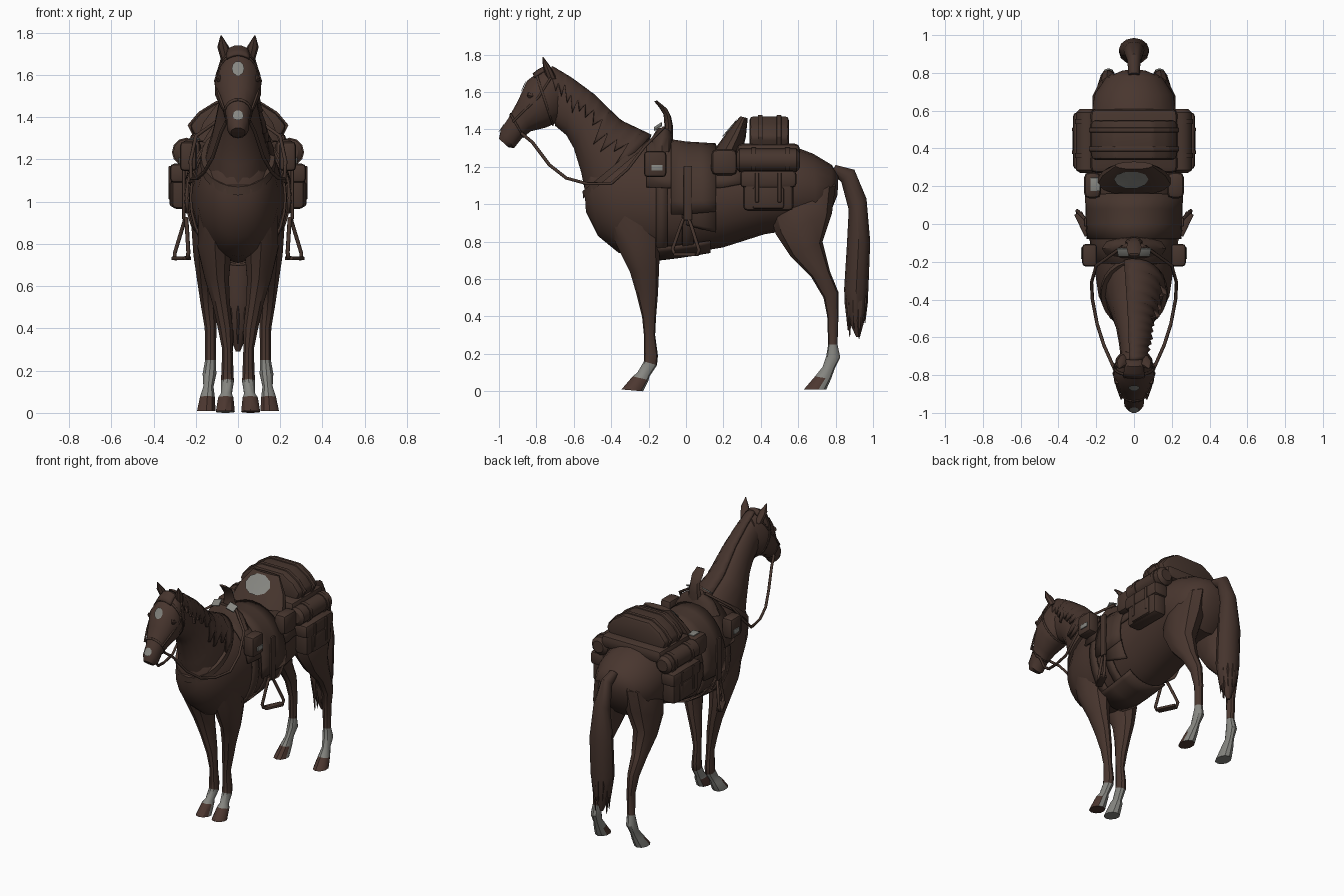
import bpy, bmesh, math, random
from mathutils import Vector

if "Cube" in bpy.data.objects:
    bpy.data.objects.remove(bpy.data.objects["Cube"])

random.seed(4)

def material(name, rgb):
    m = bpy.data.materials.new(name)
    m.diffuse_color = (*rgb, 1)
    m.use_nodes = True
    m.node_tree.nodes["Principled BSDF"].inputs["Base Color"].default_value = m.diffuse_color
    return m

COAT = material("brown_coat", (0.066, 0.037, 0.028))
HAIR = material("dark_hair", (0.060, 0.034, 0.026))
LEATHER = material("brown_leather", (0.062, 0.036, 0.027))
HOOF = material("hoof_brown", (0.074, 0.039, 0.030))
GREY = material("pale_grey", (0.24, 0.24, 0.22))

def finish(name, bm, mats, angle=35, rule=None):
    bmesh.ops.recalc_face_normals(bm, faces=bm.faces)
    me = bpy.data.meshes.new(name)
    bm.to_mesh(me)
    bm.free()
    for m in mats:
        me.materials.append(m)
    for p in me.polygons:
        p.use_smooth = True
        if rule:
            p.material_index = rule(p.center, p.normal)
    me.set_sharp_from_angle(angle=math.radians(angle))
    ob = bpy.data.objects.new(name, me)
    bpy.context.collection.objects.link(ob)
    return ob

# A station is (y1, z1, y2, z2, half_width[, x]): an ellipse across the side plane
def point(st, a, scale=1.0):
    y1, z1, y2, z2, w = st[:5]
    x = st[5] if len(st) > 5 else 0
    c, s = math.cos(a) * scale, math.sin(a) * scale
    return Vector((x + w * s, (y1 + y2) / 2 + (y1 - y2) / 2 * c, (z1 + z2) / 2 + (z1 - z2) / 2 * c))

def loft(name, stations, mats, n=14, rule=None, side=1):
    bm = bmesh.new()
    rings = []
    for st in stations:
        pts = [point(st, 2 * math.pi * i / n) for i in range(n)]
        rings.append([bm.verts.new((p.x * side, p.y, p.z)) for p in pts])
    for r, q in zip(rings, rings[1:]):
        for i in range(n):
            bm.faces.new((r[i], r[(i + 1) % n], q[(i + 1) % n], q[i]))
    bm.faces.new(rings[0])
    bm.faces.new(rings[-1])
    return finish(name, bm, mats, rule=rule)

def blend(stations, t):
    i = min(int(t), len(stations) - 2)
    f = t - i
    return [a + (b - a) * f for a, b in zip(stations[i], stations[i + 1])]

# A covering that hugs a lofted body between two angles
def shell(name, stations, ts, a0, a1, scale, mat, thick=0.012, n=16):
    bm = bmesh.new()
    rows = []
    for k, t in enumerate(ts):
        end = a1(k) if callable(a1) else a1
        rows.append([bm.verts.new(point(blend(stations, t), a0 + (end - a0) * i / n, scale)) for i in range(n + 1)])
    for r, q in zip(rows, rows[1:]):
        for i in range(n):
            bm.faces.new((r[i], r[i + 1], q[i + 1], q[i]))
    ob = finish(name, bm, [mat])
    mod = ob.modifiers.new("thickness", "SOLIDIFY")
    mod.thickness = thick
    mod.offset = 0
    return ob

def box(name, centre, size, mat, bevel=0.02, rot=(0, 0, 0)):
    bm = bmesh.new()
    bmesh.ops.create_cube(bm, size=1)
    bmesh.ops.scale(bm, vec=size, verts=bm.verts)
    bmesh.ops.bevel(bm, geom=bm.edges[:], offset=bevel, segments=2, affect='EDGES', profile=0.5)
    ob = finish(name, bm, [mat])
    ob.location = centre
    ob.rotation_euler = rot
    return ob

def tube(name, pts, r, mat, cyclic=False):
    cu = bpy.data.curves.new(name, 'CURVE')
    cu.dimensions = '3D'
    cu.bevel_depth = r
    cu.bevel_resolution = 1
    sp = cu.splines.new('POLY')
    sp.points.add(len(pts) - 1)
    for p, co in zip(sp.points, pts):
        p.co = (*co, 1)
    sp.use_cyclic_u = cyclic
    cu.materials.append(mat)
    bpy.context.collection.objects.link(bpy.data.objects.new(name, cu))

def patch(name, centre, normal, w, h, drop=0.0, n=10):
    nv = Vector(normal).normalized()
    up = Vector((1, 0, 0)).cross(nv)
    c = Vector(centre)
    bm = bmesh.new()
    mid = bm.verts.new(c)
    rim = []
    for i in range(n):
        a = 2 * math.pi * i / n
        rim.append(bm.verts.new(c + Vector((w * math.cos(a), 0, 0)) + up * h * math.sin(a) - nv * drop * math.cos(a) ** 2))
    for i in range(n):
        bm.faces.new((mid, rim[i], rim[(i + 1) % n]))
    return finish(name, bm, [GREY])

# Body, neck and head
torso = [(-.545, 1.12, -.535, .96, .06), (-.52, 1.22, -.47, .83, .13), (-.40, 1.30, -.36, .74, .19),
         (-.22, 1.33, -.22, .71, .215), (0, 1.30, 0, .735, .225), (.2, 1.29, .2, .77, .23),
         (.4, 1.31, .42, .84, .23), (.55, 1.32, .55, .86, .235), (.68, 1.27, .70, .87, .21),
         (.78, 1.21, .77, .95, .15), (.815, 1.15, .81, 1.05, .06)]
neck = [(-.72, 1.72, -.70, 1.42, .07), (-.62, 1.66, -.64, 1.37, .08), (-.50, 1.57, -.60, 1.30, .095),
        (-.36, 1.43, -.56, 1.17, .125), (-.20, 1.35, -.53, 1.02, .16), (-.08, 1.30, -.46, .85, .17)]
head = [(-.68, 1.71, -.66, 1.50, .06), (-.76, 1.73, -.68, 1.44, .098), (-.85, 1.66, -.75, 1.41, .112),
        (-.90, 1.55, -.83, 1.39, .085), (-.95, 1.46, -.88, 1.35, .056), (-.99, 1.40, -.92, 1.30, .052),
        (-1.0, 1.35, -.95, 1.305, .035)]
loft("body", torso, [COAT], 18)
loft("neck", neck, [COAT], 16)
loft("head", head, [COAT], 14)
patch("forehead_star", (0, -.870, 1.632), (0, -.91, .41), .030, .038, .005)
patch("nose_snip", (0, -.987, 1.410), (0, -.83, .55), .027, .028, .005)

# Legs with pale socks, brown hooves and pale heels
front_leg = [(-.44, .98, -.14, .98, .09, .10), (-.38, .80, -.14, .76, .085, .11), (-.30, .64, -.145, .63, .06, .10),
             (-.265, .52, -.15, .52, .044, .08), (-.235, .40, -.16, .40, .037, .06), (-.225, .30, -.165, .30, .026, .05),
             (-.225, .20, -.15, .19, .030, .05), (-.225, .16, -.155, .14, .032, .05), (-.26, .10, -.195, .08, .027, .055),
             (-.285, .08, -.20, .06, .038, .058), (-.345, .01, -.23, 0, .047, .06)]
hind_leg = [(.46, 1.04, .77, 1.15, .05, .10), (.44, .98, .80, 1.10, .09, .11), (.48, .84, .78, .95, .10, .125),
            (.56, .72, .73, .80, .075, .14), (.67, .61, .77, .64, .05, .145), (.735, .50, .815, .53, .038, .14),
            (.755, .40, .815, .40, .029, .13), (.76, .25, .81, .25, .027, .13), (.75, .19, .825, .18, .034, .135),
            (.73, .13, .795, .12, .025, .14), (.69, .08, .775, .065, .037, .145), (.63, .01, .75, .01, .046, .15)]

def leg_rule(sock, brown_limit):
    def rule(c, n):
        if c.z < .06:
            return 2 if n.y < brown_limit else 1
        return 1 if c.z < sock else 0
    return rule

for s, tag in ((1, "right"), (-1, "left")):
    for nm, st, sock, lim in (("front_leg", front_leg, .155, .6 if s > 0 else -.1),
                              ("hind_leg", hind_leg, .24, .1 if s > 0 else -.1)):
        loft(f"{tag}_{nm}", st, [COAT, GREY, HOOF], 10, leg_rule(sock, lim), s)
    loft(f"{tag}_ear", [(-.745, 1.67, -.69, 1.67, .025, .055), (-.765, 1.735, -.72, 1.73, .028, .07),
                        (-.768, 1.787, -.762, 1.787, .003, .08)], [COAT], 8, side=s)
    loft(f"{tag}_eye", [(-.845, 1.60, -.815, 1.59, .012, .088), (-.85, 1.585, -.81, 1.575, .014, .092),
                        (-.845, 1.57, -.82, 1.565, .010, .086)], [HAIR], 8, side=s)

# Mane hanging over the right side, and forelock
lock_ends = [random.uniform(1.25, 1.7) if k % 2 else random.uniform(.8, 1.1) for k in range(23)]
shell("mane", neck, [k * 4 / 22 for k in range(23)], -.3, lambda k: lock_ends[k], 1.08, HAIR, .02, n=6)
shell("forelock", head, [.5, .9, 1.3, 1.6], -.5, .5, 1.05, HAIR, n=6)

# Tail with ragged tips
loft("tail", [(.78, 1.17, .80, 1.21, .03), (.83, 1.12, .90, 1.185, .035), (.87, .97, .965, 1.03, .055),
              (.86, .78, .985, .80, .08), (.845, .54, .975, .54, .08), (.86, .40, .965, .42, .06),
              (.91, .29, .93, .29, .01)], [HAIR], 12)
for i in range(10):
    a = i * math.tau / 10
    x, y = .055 * math.sin(a), .912 + .045 * math.cos(a)
    z = random.uniform(.27, .38)
    loft("tail_lock", [(y - .015, .62, y + .015, .62, .012, x), (y - .02, .48, y + .02, .48, .016, x),
                       (y - .002, z, y + .002, z, .002, x * .8)], [HAIR], 5)

# Saddle: pad, flaps, girths, breast collar, horn and raised back
def at(y):
    for i in range(3, 8):
        if torso[i][0] <= y <= torso[i + 1][0]:
            return i + (y - torso[i][0]) / (torso[i + 1][0] - torso[i][0])

shell("saddle_pad", torso, [at(-.21), at(-.1), 4, at(.1), 5, at(.33)], -1.35, 1.35, 1.06, LEATHER)
shell("saddle_flaps", torso, [at(-.08), 4, at(.08), at(.16)], -1.8, 1.8, 1.10, LEATHER, .015)
shell("lower_flap_right", torso, [4, at(.08), at(.16)], 1.75, lambda k: 2.0 + .12 * k, 1.07, LEATHER, n=6)
shell("lower_flap_left", torso, [4, at(.08), at(.16)], -1.75, lambda k: -2.0 - .12 * k, 1.07, LEATHER, n=6)
shell("girth_strap", torso, [at(-.16), at(-.1)], 0, math.tau, 1.03, LEATHER, n=28)
shell("rear_girth", torso, [at(-.02), at(.04)], 0, math.tau, 1.04, LEATHER, n=28)
shell("belly_pad", torso, [at(-.17), at(-.05), at(.05), at(.13)], 2.5, math.tau - 2.5, 1.045, LEATHER, n=12)
loft("breast_collar", [(-.20, 1.36, -.553, 1.07, .175), (-.18, 1.34, -.55, 1.03, .18)], [LEATHER], 24)
loft("saddle_swell", [(-.20, 1.28, -.06, 1.28, .17), (-.18, 1.36, -.07, 1.36, .12),
                      (-.15, 1.41, -.08, 1.40, .05)], [LEATHER], 12)
loft("saddle_horn", [(-.13, 1.36, -.07, 1.34, .05), (-.115, 1.42, -.07, 1.42, .045), (-.12, 1.48, -.08, 1.47, .035),
                     (-.145, 1.52, -.10, 1.51, .04), (-.17, 1.55, -.155, 1.555, .03)], [LEATHER], 8)
loft("saddle_back", [(.15, 1.29, .30, 1.28, .20), (.215, 1.38, .32, 1.36, .17), (.29, 1.47, .33, 1.46, .10)], [LEATHER], 14)
patch("seat_lining", (-.015, .231, 1.408), (0, -.77, .66), .092, .072, .008)

# Arched pack across the back, with straps
def arch(name, y0, y1, grow, mat, bevel):
    bm = bmesh.new()
    half = [(.10, 1.47), (.18, 1.42), (.23, 1.36), (.18, 1.26)]
    prof = half + [(-x, z) for x, z in reversed(half)]
    vs = [bm.verts.new((x * (1 + grow), y0, 1.3 + (z - 1.3) * (1 + grow))) for x, z in prof]
    face = bm.faces.new(vs)
    ext = bmesh.ops.extrude_face_region(bm, geom=[face])
    bmesh.ops.translate(bm, vec=(0, y1 - y0, 0), verts=[v for v in ext["geom"] if isinstance(v, bmesh.types.BMVert)])
    bmesh.ops.bevel(bm, geom=bm.edges[:], offset=bevel, segments=2, affect='EDGES', profile=0.5)
    finish(name, bm, [mat])

arch("back_pack", .34, .55, 0, LEATHER, .02)
for y in (.385, .485):
    arch("pack_strap", y, y + .025, .04, LEATHER, .003)
box("pack_base", (0, .44, 1.28), (.46, .34, .09), LEATHER, .03)

# Side luggage, reins and stirrups
for s, tag in ((1, "right"), (-1, "left")):
    loft(f"{tag}_bedroll", [(y, 1.235 + r, y, 1.235 - r, r, .245) for y, r in
                            ((.27, .04), (.285, .062), (.59, .062), (.61, .04))], [LEATHER], 12, side=s)
    for y in (.35, .53):
        loft(f"{tag}_roll_strap", [(y, 1.303, y, 1.167, .068, .245), (y + .025, 1.303, y + .025, 1.167, .068, .245)],
             [LEATHER], 12, side=s)
    box(f"{tag}_saddlebag", (s * .265, .44, 1.07), (.10, .27, .21), LEATHER, .025)
    box(f"{tag}_bag_flap", (s * .27, .44, 1.135), (.105, .30, .09), LEATHER, .02)
    box(f"{tag}_bag_pocket", (s * .302, .44, 1.035), (.045, .17, .12), LEATHER, .015)
    for y in (.38, .50):
        box(f"{tag}_bag_strap", (s * .322, y, 1.09), (.012, .02, .16), LEATHER, .004)
    box(f"{tag}_rear_pouch", (s * .22, .205, 1.225), (.09, .14, .14), LEATHER, .03)
    box(f"{tag}_front_pouch", (s * .235, -.165, 1.215), (.08, .12, .14), LEATHER, .02)
    box(f"{tag}_pouch_plate", (s * .277, -.155, 1.195), (.008, .06, .03), GREY, .002)
    box(f"{tag}_swell_plate", (s * .058, -.15, 1.415), (.06, .05, .008), GREY, .002, (.6, s * .25, 0))
    box(f"{tag}_stirrup_leather", (s * .257, .01, 1.06), (.015, .045, .29), LEATHER, .004)
    # the stirrup is turned, its rear corner outward
    tube(f"{tag}_stirrup", [(s * .245, -.015, .92), (s * .242, -.03, .88), (s * .235, -.072, .76), (s * .238, -.062, .735),
                            (s * .298, .06, .73), (s * .30, .07, .755), (s * .262, .03, .88), (s * .25, .015, .92)],
         .010, LEATHER, True)
    box(f"{tag}_stirrup_tread", (s * .268, 0, .732), (.045, .13, .018), LEATHER, .005, (0, 0, -s * .45))
    tube(f"{tag}_rein", [(s * .055, -.88, 1.38), (s * .08, -.82, 1.33), (s * .12, -.73, 1.21), (s * .16, -.64, 1.14),
                         (s * .195, -.53, 1.11), (s * .22, -.40, 1.11), (s * .225, -.31, 1.19), (s * .20, -.22, 1.31),
                         (s * .06, -.12, 1.41)], .009, LEATHER)
    tube(f"{tag}_cheek_strap", [(s * .066, -.925, 1.44), (s * .088, -.865, 1.50), (s * .108, -.79, 1.57),
                                (s * .075, -.72, 1.68)], .006, LEATHER)
box("left_pouch_lining", (-.205, .21, 1.297), (.05, .07, .008), GREY, .002)
for nm, t in (("noseband", 3.7), ("browband", 1.4)):
    shell(nm, head, [t, t + .12], 0, math.tau, 1.025, LEATHER, .006, 20)
